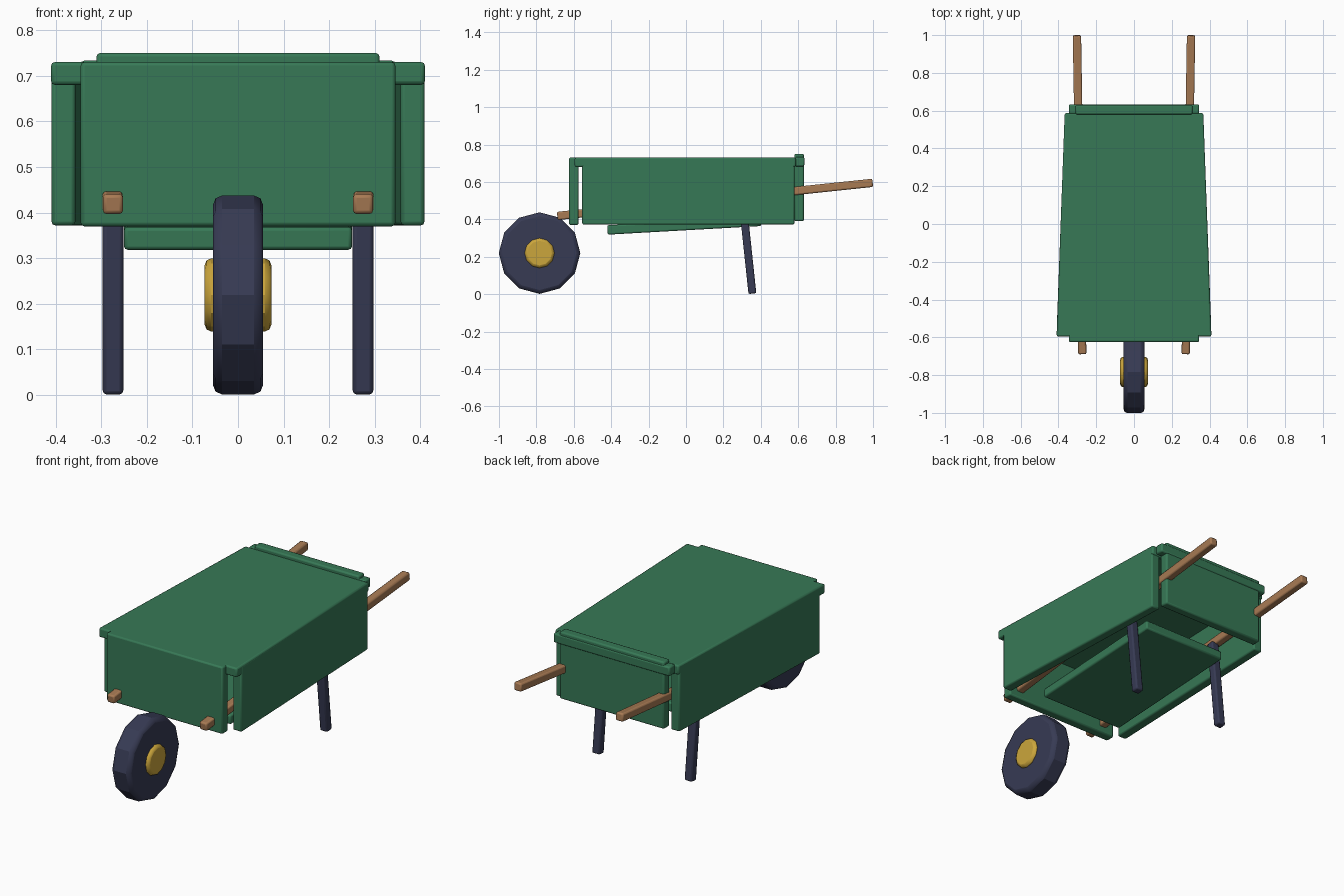
import bpy, bmesh, math
from mathutils import Vector, Matrix

if "Cube" in bpy.data.objects:
    bpy.data.objects.remove(bpy.data.objects["Cube"])


def material(name, rgb):
    m = bpy.data.materials.new(name)
    m.diffuse_color = (*rgb, 1)
    m.use_nodes = True
    m.node_tree.nodes["Principled BSDF"].inputs["Base Color"].default_value = m.diffuse_color
    return m


GREEN = material("green_paint", (0.038, 0.19, 0.093))
WOOD = material("handle_wood", (0.39, 0.195, 0.088))
NAVY = material("dark_navy", (0.038, 0.043, 0.088))
GOLD = material("hub_gold", (0.60, 0.38, 0.045))


def finish(name, bm, mat, bevel, segments=2):
    """Turn a bmesh into a bevelled object with one material."""
    bmesh.ops.recalc_face_normals(bm, faces=bm.faces)
    mesh = bpy.data.meshes.new(name)
    bm.to_mesh(mesh)
    bm.free()
    mesh.materials.append(mat)
    ob = bpy.data.objects.new(name, mesh)
    bpy.context.collection.objects.link(ob)
    mod = ob.modifiers.new("bevel", "BEVEL")
    mod.width, mod.segments = bevel, segments
    mod.limit_method, mod.angle_limit = "ANGLE", math.radians(40)
    bpy.ops.object.select_all(action="DESELECT")
    ob.select_set(True)
    bpy.context.view_layer.objects.active = ob
    bpy.ops.object.shade_smooth_by_angle(angle=math.radians(25))
    return ob


def prism(name, outline, z0, z1, mat=GREEN, bevel=0.008):
    """Extrude an xy outline from z0 to z1."""
    bm = bmesh.new()
    low = [bm.verts.new((x, y, z0)) for x, y in outline]
    high = [bm.verts.new((x, y, z1)) for x, y in outline]
    bm.faces.new(low[::-1])
    bm.faces.new(high)
    n = len(outline)
    for i in range(n):
        j = (i + 1) % n
        bm.faces.new((low[i], low[j], high[j], high[i]))
    return finish(name, bm, mat, bevel)


def board(name, w, y0, y1, z0, z1):
    return prism(name, [(-w, y0), (w, y0), (w, y1), (-w, y1)], z0, z1)


def beam(name, a, b, width, height, mat, bevel=0.008):
    """Box running from a to b; width is along x."""
    a, b = Vector(a), Vector(b)
    d = (b - a).normalized()
    side = (Vector((1, 0, 0)) - d * d.x).normalized()
    up = side.cross(d)
    rot = Matrix((side, d, up)).transposed().to_4x4()
    bm = bmesh.new()
    bmesh.ops.create_cube(bm, size=1)
    size = Matrix.Diagonal((width, (b - a).length, height, 1))
    bm.transform(Matrix.Translation((a + b) / 2) @ rot @ size)
    return finish(name, bm, mat, bevel)


def disc(name, radius, half_width, mat, bevel, centre):
    """Twelve-sided wheel part turned about the x axis."""
    bm = bmesh.new()
    bmesh.ops.create_cone(bm, cap_ends=True, segments=12, radius1=radius,
                          radius2=radius, depth=2 * half_width)
    bm.transform(Matrix.Translation(centre) @ Matrix.Rotation(math.pi / 2, 4, "Y"))
    return finish(name, bm, mat, bevel)


# Tapered lid over the hollow box
prism("top_board", [(-0.41, -0.595), (0.41, -0.595), (0.367, 0.587), (-0.367, 0.587)], 0.68, 0.73)

# End boards
board("front_board", 0.345, -0.625, -0.575, 0.37, 0.73)
board("back_board", 0.31, 0.58, 0.63, 0.39, 0.75)
board("back_rail", 0.345, 0.583, 0.633, 0.683, 0.733)

# Tilted floor
beam("floor_board", (0, -0.42, 0.343), (0, 0.40, 0.389), 0.50, 0.05, GREEN)

# Mirrored side walls, handles and legs
for s, label in ((-1, "left"), (1, "right")):
    prism(label + "_side_board",
          [(s * 0.357, -0.555), (s * 0.409, -0.555), (s * 0.367, 0.58), (s * 0.315, 0.58)],
          0.372, 0.725)
    beam(label + "_handle", (s * 0.274, -0.688, 0.418), (s * 0.302, 0.998, 0.595),
         0.044, 0.044, WOOD)
    beam(label + "_leg", (s * 0.274, 0.355, 0.003), (s * 0.274, 0.301, 0.51),
         0.045, 0.042, NAVY)

# Wheel and hub
centre = (0, -0.783, 0.2195)
disc("wheel", 0.218, 0.055, NAVY, 0.02, centre)
disc("wheel_hub", 0.080, 0.073, GOLD, 0.014, centre)
